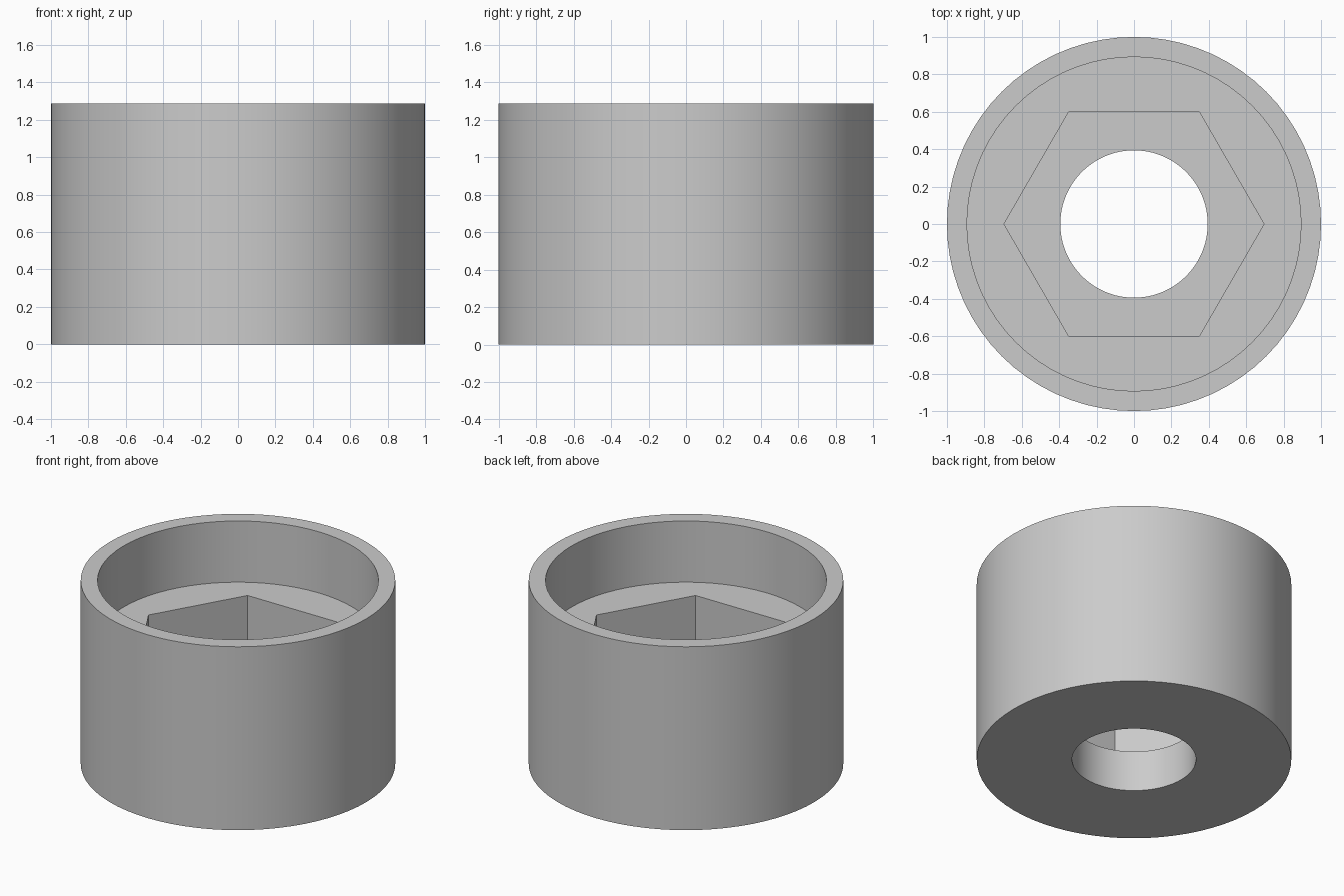
import bpy
import bmesh
from math import cos, sin, pi, radians

cube = bpy.data.objects.get("Cube")
if cube:
    bpy.data.objects.remove(cube, do_unlink=True)

SEGMENTS = 72          # multiple of six, so the hexagon corners land on vertices
HEIGHT = 1.286
COUNTERBORE_Z = 0.857
HEX_FLOOR_Z = 0.286
OUTER_R, COUNTERBORE_R, HEX_R, HOLE_R = 1.0, 0.893, 0.695, 0.394


def hexagon(angle):
    """Distance from axis to hexagon side, with corners on the x axis."""
    return HEX_R * cos(pi / 6) / cos(angle % (pi / 3) - pi / 6)


def circle(radius):
    return lambda angle: radius


def ring(bm, outline, z):
    angles = [2 * pi * i / SEGMENTS for i in range(SEGMENTS)]
    return [bm.verts.new((outline(a) * cos(a), outline(a) * sin(a), z)) for a in angles]


# Grey material
grey = bpy.data.materials.new("plain grey")
grey.use_nodes = True
colour = (0.6, 0.6, 0.6, 1.0)
grey.diffuse_color = colour
grey.node_tree.nodes["Principled BSDF"].inputs["Base Color"].default_value = colour

# Closed section: outer wall, rim, counterbore, hexagonal pocket, through hole
section = [
    (circle(OUTER_R), 0),
    (circle(OUTER_R), HEIGHT),
    (circle(COUNTERBORE_R), HEIGHT),
    (circle(COUNTERBORE_R), COUNTERBORE_Z),
    (hexagon, COUNTERBORE_Z),
    (hexagon, HEX_FLOOR_Z),
    (circle(HOLE_R), HEX_FLOOR_Z),
    (circle(HOLE_R), 0),
]
bm = bmesh.new()
rings = [ring(bm, outline, z) for outline, z in section]
for lower, upper in zip(rings, rings[1:] + rings[:1]):
    for i in range(SEGMENTS):
        j = (i + 1) % SEGMENTS
        bm.faces.new((lower[i], lower[j], upper[j], upper[i]))
bmesh.ops.recalc_face_normals(bm, faces=bm.faces)

mesh = bpy.data.meshes.new("hex_socket_sleeve")
bm.to_mesh(mesh)
bm.free()
mesh.materials.append(grey)
sleeve = bpy.data.objects.new("hex_socket_sleeve", mesh)
bpy.context.collection.objects.link(sleeve)

# Smooth round walls, sharp rims and hexagon corners
bpy.ops.object.select_all(action='DESELECT')
sleeve.select_set(True)
bpy.context.view_layer.objects.active = sleeve
bpy.ops.object.shade_smooth_by_angle(angle=radians(30))
